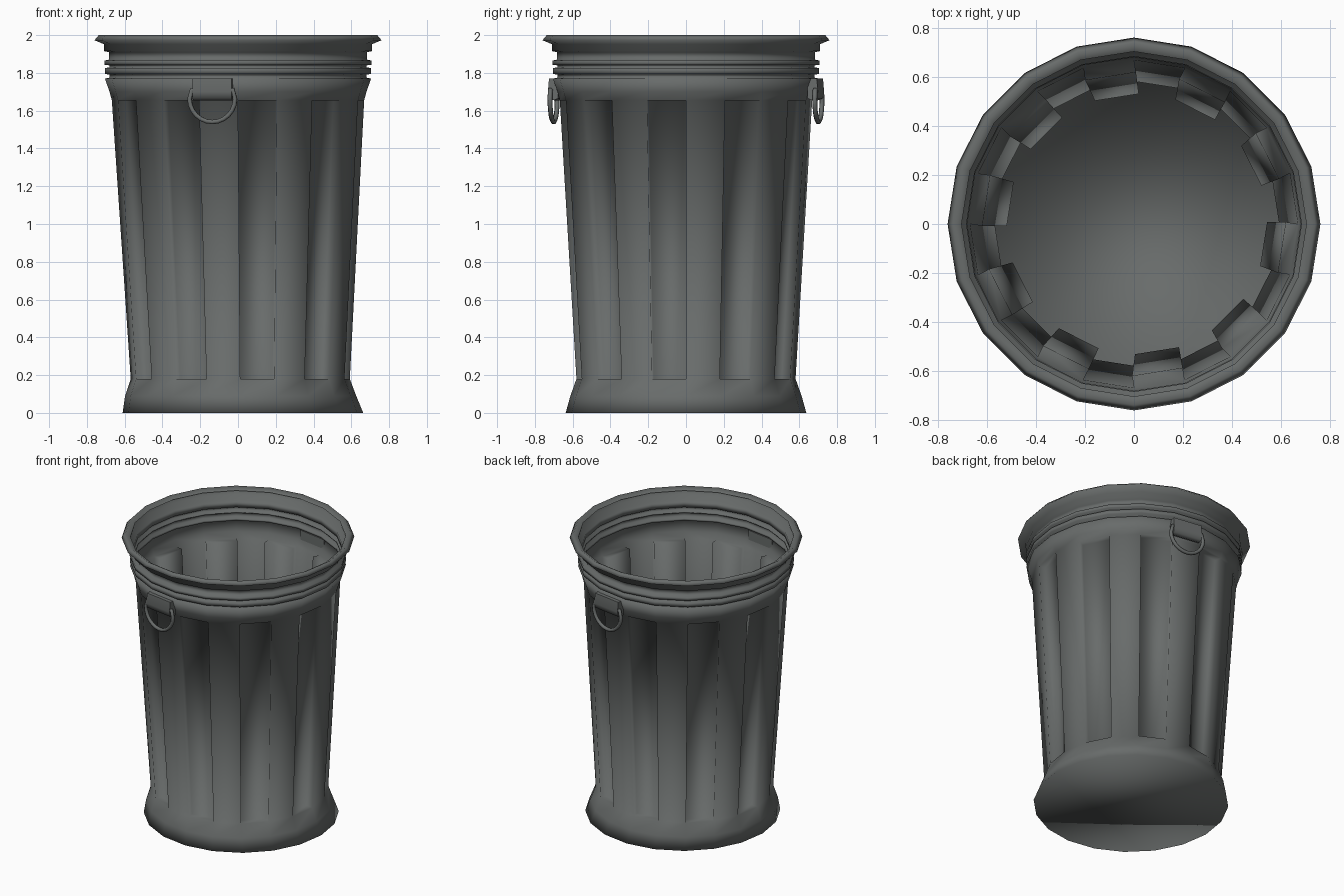
import bpy, bmesh
from math import sin, cos, pi, radians
from mathutils import Matrix

if "Cube" in bpy.data.objects:
    bpy.data.objects.remove(bpy.data.objects["Cube"])

SIDES = 20
GROOVE = 0.05

# Dark grey metal used by every part
metal = bpy.data.materials.new("dark_metal")
metal.diffuse_color = (0.138, 0.148, 0.145, 1)
metal.use_nodes = True
metal.node_tree.nodes["Principled BSDF"].inputs["Base Color"].default_value = metal.diffuse_color


def finish(obj, angle):
    bpy.ops.object.select_all(action='DESELECT')
    obj.select_set(True)
    bpy.context.view_layer.objects.active = obj
    bpy.ops.object.shade_smooth_by_angle(angle=radians(angle))


def add_object(name, data):
    data.materials.append(metal)
    obj = bpy.data.objects.new(name, data)
    bpy.context.collection.objects.link(obj)
    return obj


def add_mesh(name, bm):
    me = bpy.data.meshes.new(name)
    bm.to_mesh(me)
    bm.free()
    return add_object(name, me)


# Can shell: (radius, height, sideways lean) from the floor to the curled rim
profile = [
    (0.637, 0.0, 0.026), (0.612, 0.09, 0.014), (0.58, 0.18, 0.012),
    (0.668, 1.655, 0.0), (0.68, 1.70, 0.0), (0.705, 1.77, 0.0),
    (0.68, 1.775, 0.0), (0.68, 1.79, 0.0), (0.705, 1.795, 0.0),
    (0.705, 1.825, 0.0), (0.68, 1.83, 0.0), (0.68, 1.84, 0.0),
    (0.708, 1.842, 0.0), (0.708, 1.865, 0.0), (0.683, 1.87, 0.0),
    (0.683, 1.91, 0.0), (0.71, 1.915, 0.0), (0.71, 1.952, 0.0),
    (0.76, 1.973, 0.0), (0.737, 2.0, 0.0), (0.703, 1.98, 0.0),
]
FLUTED = 2      # profile band that carries the grooves

bm = bmesh.new()
rings = []
for r, z, dx in profile:
    rings.append([bm.verts.new((r * cos(2 * pi * k / SIDES) + dx,
                                r * sin(2 * pi * k / SIDES), z))
                  for k in range(SIDES)])
bm.faces.new(rings[0][::-1])

for i, (lo, hi) in enumerate(zip(rings, rings[1:])):
    for k in range(SIDES):
        n = (k + 1) % SIDES
        quad = [lo[k], lo[n], hi[n], hi[k]]
        if i != FLUTED or k % 2 == 0:
            bm.faces.new(quad)
            continue
        # Groove: push the panel straight inwards and wall its four sides
        a = 2 * pi * (k + 0.5) / SIDES
        inner = [bm.verts.new((v.co.x - GROOVE * cos(a),
                               v.co.y - GROOVE * sin(a), v.co.z)) for v in quad]
        bm.faces.new(inner)
        for j in range(4):
            m = (j + 1) % 4
            bm.faces.new((quad[j], quad[m], inner[m], inner[j]))
finish(add_mesh("can_body", bm), 180)   # soft shading over the whole pressed shell


# Handles: a strap plate and a D-ring on the front and, turned around, the back
def handle(side, turn):
    place = (Matrix.Rotation(turn, 4, 'Z')
             @ Matrix.Translation((-0.135, -0.695, 0))
             @ Matrix.Rotation(radians(-9), 4, 'Z'))

    strap = [(0.035, 1.77), (-0.014, 1.77), (-0.02, 1.70),
             (-0.012, 1.665), (0.012, 1.655), (0.035, 1.665)]
    b = bmesh.new()
    face = b.faces.new([b.verts.new((-0.105, y, z)) for y, z in strap])
    new = bmesh.ops.extrude_face_region(b, geom=[face])["geom"]
    bmesh.ops.translate(b, vec=(0.21, 0, 0),
                        verts=[v for v in new if isinstance(v, bmesh.types.BMVert)])
    b.faces.ensure_lookup_table()
    bmesh.ops.recalc_face_normals(b, faces=b.faces)
    plate = add_mesh(side + "_handle_plate", b)
    plate.matrix_world = place
    finish(plate, 60)

    path = [(-0.122 * cos(pi * t / 12), 1.662 - 0.122 * sin(pi * t / 12))
            for t in range(13)]
    path += [(0.11, 1.71), (-0.11, 1.71)]
    cu = bpy.data.curves.new(side + "_handle_ring", 'CURVE')
    cu.dimensions = '3D'
    cu.bevel_depth = 0.013
    cu.bevel_resolution = 1
    sp = cu.splines.new('POLY')
    sp.points.add(len(path) - 1)
    for p, (x, z) in zip(sp.points, path):
        p.co = (x, -0.006, z, 1)
    sp.use_cyclic_u = True
    sp.use_smooth = True
    add_object(side + "_handle_ring", cu).matrix_world = place


handle("front", 0)
handle("back", pi)
